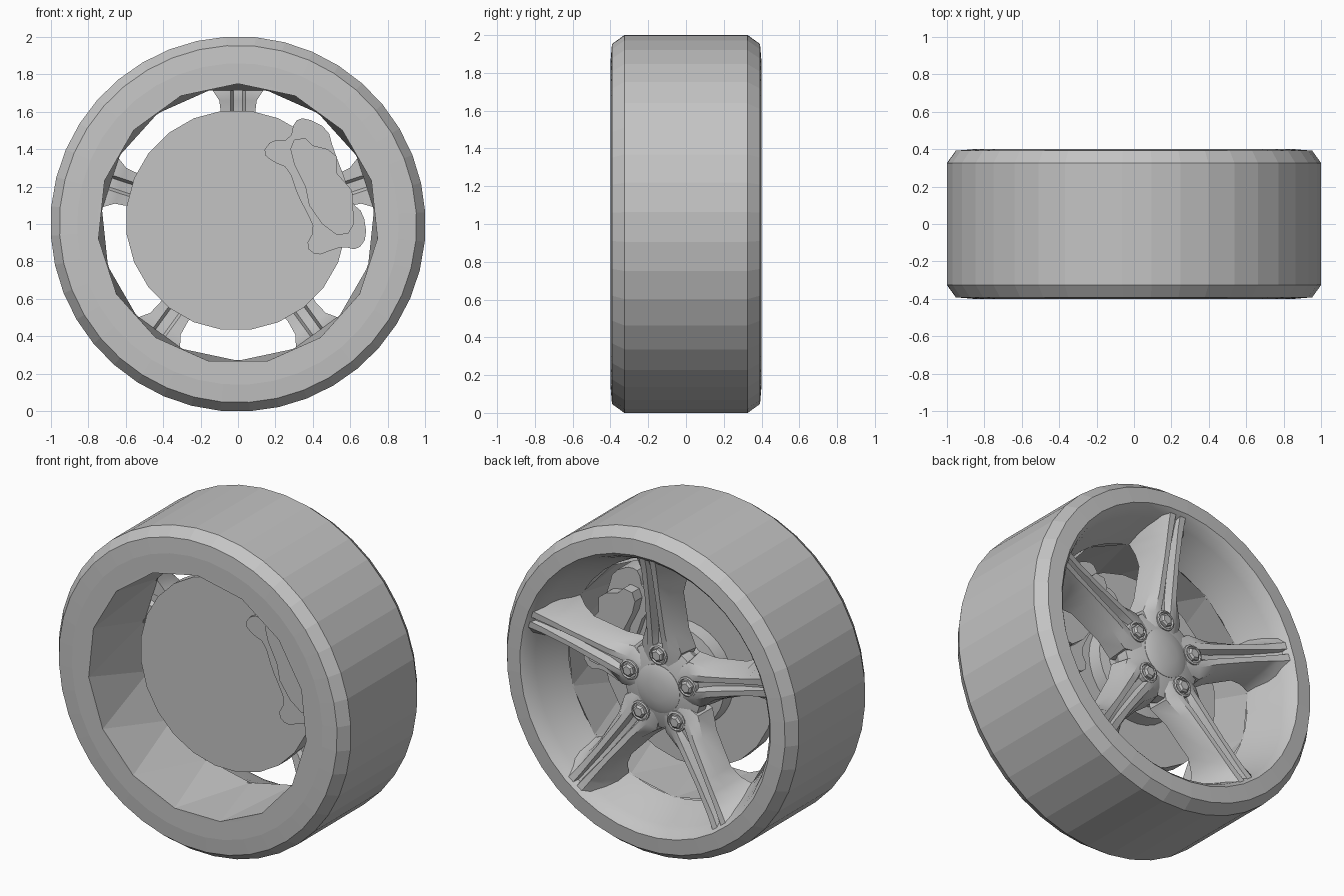
import bpy, bmesh
from math import sin, cos, pi, radians

if "Cube" in bpy.data.objects:
    bpy.data.objects.remove(bpy.data.objects["Cube"])

GREY = (0.55, 0.55, 0.55, 1)
grey = bpy.data.materials.new("plain grey")
grey.use_nodes = True
grey.diffuse_color = GREY
grey.node_tree.nodes["Principled BSDF"].inputs["Base Color"].default_value = GREY


def finish(name, bm, smooth=0):
    bmesh.ops.remove_doubles(bm, verts=bm.verts, dist=0.0001)
    bmesh.ops.recalc_face_normals(bm, faces=bm.faces)
    mesh = bpy.data.meshes.new(name)
    bm.to_mesh(mesh)
    bm.free()
    mesh.materials.append(grey)
    obj = bpy.data.objects.new(name, mesh)
    bpy.context.collection.objects.link(obj)
    if smooth:
        bpy.ops.object.select_all(action="DESELECT")
        obj.select_set(True)
        bpy.context.view_layer.objects.active = obj
        bpy.ops.object.shade_smooth_by_angle(angle=radians(smooth))


def skin(bm, rings, triangles=False):
    """Join equal closed rings of points with quads or alternating triangles."""
    rows = [[bm.verts.new(p) for p in ring] for ring in rings]
    n = len(rows[0])
    for a, b in zip(rows, rows[1:]):
        for i in range(n):
            j = (i + 1) % n
            if triangles:
                bm.faces.new((a[i], a[j], b[i]))
                bm.faces.new((a[j], b[j], b[i]))
            else:
                bm.faces.new((a[i], a[j], b[j], b[i]))
    return rows


def circle(r, y, sides, phase=0.0, centre=(0, 1)):
    angles = [radians(phase) + 2 * pi * i / sides for i in range(sides)]
    return [(centre[0] + r * cos(a), y, centre[1] + r * sin(a)) for a in angles]


def lathe(name, profile, sides, phase=0.0, centre=(0, 1), caps=False, smooth=0):
    """Turn (radius, y) points round an axis along y."""
    bm = bmesh.new()
    rows = skin(bm, [circle(r, y, sides, phase, centre) for r, y in profile])
    if caps:
        bm.faces.new(rows[0])
        bm.faces.new(rows[-1])
    finish(name, bm, smooth)


def rounded(outline):
    """Cut every corner of a closed outline once."""
    points = []
    for (ax, az), (bx, bz) in zip(outline, outline[1:] + outline[:1]):
        points += [(ax + (bx - ax) * t, az + (bz - az) * t) for t in (0.25, 0.75)]
    return points


def plate(name, outline, y_front, y_back):
    """Extrude an (x, z) outline along y."""
    bm = bmesh.new()
    rows = skin(bm, [[(x, y, z) for x, z in outline] for y in (y_front, y_back)])
    for row in rows:
        bm.faces.new(row)
    finish(name, bm, 35)


# Tyre, front flange and dished rim: closed loops
lathe("tyre", [(0.86, -0.4), (0.955, -0.392), (1.003, -0.325), (1.003, 0.325),
               (0.955, 0.392), (0.86, 0.4), (0.875, 0.3), (0.875, -0.3),
               (0.86, -0.4)], 40, 3.6)
lathe("rim_flange", [(0.86, -0.4), (0.752, -0.4), (0.8, -0.38), (0.86, -0.4)], 40, 3.6)
lathe("rim_dish", [(0.86, 0.4), (0.835, 0.375), (0.81, 0.32), (0.78, 0.24),
                   (0.75, 0.17), (0.73, 0.11), (0.77, 0.06), (0.86, 0.3),
                   (0.86, 0.4)], 40, 3.6, smooth=30)

# Inner barrel: coarse rings turned half a step, so its faces are triangles
barrel = bmesh.new()
skin(barrel, [circle(0.8, -0.397, 15, 18), circle(0.75, -0.398, 15, 18)])
skin(barrel, [circle(0.75, -0.398, 15, 18), circle(0.731, 0.12, 15, 30)], triangles=True)
finish("rim_barrel", barrel)

# Hub body and domed centre cap, set back from the rim
lathe("hub", [(0.24, 0.1), (0.27, 0.17), (0.26, 0.23), (0.15, 0.27)], 30, caps=True, smooth=30)
lathe("centre_cap", [(0.15, 0.24), (0.147, 0.272), (0.125, 0.282), (0.07, 0.293),
                     (0.015, 0.297)], 30, caps=True, smooth=30)

# Spokes: r, base half width, shoulder, rib, groove, back y, shoulder y, rib y, groove y
STATIONS = [
    (0.12, 0.087, 0.082, 0.06, 0.03, 0.12, 0.25, 0.262, 0.255),
    (0.24, 0.155, 0.135, 0.075, 0.035, 0.12, 0.24, 0.272, 0.25),
    (0.36, 0.12, 0.095, 0.062, 0.028, 0.14, 0.25, 0.295, 0.245),
    (0.58, 0.09, 0.075, 0.052, 0.022, 0.15, 0.27, 0.33, 0.28),
    (0.66, 0.10, 0.078, 0.052, 0.02, 0.13, 0.27, 0.345, 0.3),
    (0.72, 0.14, 0.09, 0.052, 0.018, 0.12, 0.26, 0.355, 0.32),
    (0.77, 0.19, 0.11, 0.053, 0.016, 0.13, 0.28, 0.365, 0.335),
    (0.852, 0.2, 0.12, 0.055, 0.015, 0.22, 0.34, 0.385, 0.365),
]


def spoke(index):
    a = radians(90 + 72 * index)
    bm = bmesh.new()
    rings = []
    for r, base, shoulder, rib, groove, y0, y1, y2, y3 in STATIONS:
        half = [(base, y0), (shoulder, y1), (rib, y2), (groove, y2), (groove * 0.5, y3)]
        section = half + [(-w, y) for w, y in reversed(half)]
        section += [(-0.04, y0), (-0.025, y0 + 0.03), (0.025, y0 + 0.03), (0.04, y0)]
        rings.append([(r * cos(a) - w * sin(a), y, 1 + r * sin(a) + w * cos(a))
                      for w, y in section])
    rows = skin(bm, rings)
    bm.faces.new(rows[0])
    bm.faces.new(rows[-1])
    finish(f"spoke_{index + 1}", bm, 30)


# Each spoke carries a socketed hexagonal wheel nut
for k in range(5):
    spoke(k)
    a = radians(90 + 72 * k)
    spot = (0.21 * cos(a), 1 + 0.21 * sin(a))
    lathe(f"nut_socket_{k + 1}", [(0.064, 0.22), (0.062, 0.276), (0.052, 0.28),
                                  (0.048, 0.268), (0.01, 0.268)], 16, 0, spot, True)
    lathe(f"wheel_nut_{k + 1}", [(0.041, 0.25), (0.041, 0.284), (0.028, 0.294)],
          6, 90 + 72 * k, spot, True)

# Brake disc with stepped hat
lathe("brake_disc", [(0.59, -0.1), (0.59, -0.01)], 24, 7.5, (-0.01, 1.02), True)
lathe("brake_hat", [(0.32, -0.02), (0.31, 0.07), (0.25, 0.08), (0.24, 0.15)], 30,
      caps=True, smooth=30)

# Brake caliper: lobed bracket straddling the disc, raised body in front
BRACKET = [(0.13, 1.38), (0.18, 1.45), (0.28, 1.45), (0.3, 1.55), (0.36, 1.57),
           (0.48, 1.51), (0.51, 1.4), (0.58, 1.22), (0.61, 1.11), (0.67, 1.06),
           (0.69, 0.93), (0.64, 0.86), (0.56, 0.88), (0.5, 0.86), (0.42, 0.83),
           (0.36, 0.88), (0.41, 0.97), (0.37, 1.06), (0.32, 1.15), (0.27, 1.3), (0.19, 1.33)]
BODY = [(0.28, 1.4), (0.3, 1.45), (0.36, 1.46), (0.4, 1.42), (0.48, 1.4), (0.53, 1.36),
        (0.53, 1.27), (0.61, 1.18), (0.62, 1.0), (0.59, 0.95), (0.53, 0.94),
        (0.45, 1.0), (0.38, 1.1), (0.36, 1.2), (0.3, 1.32)]
plate("caliper_bracket", rounded(BRACKET), -0.125, 0.03)
plate("caliper_body", BODY, -0.135, 0.1)
